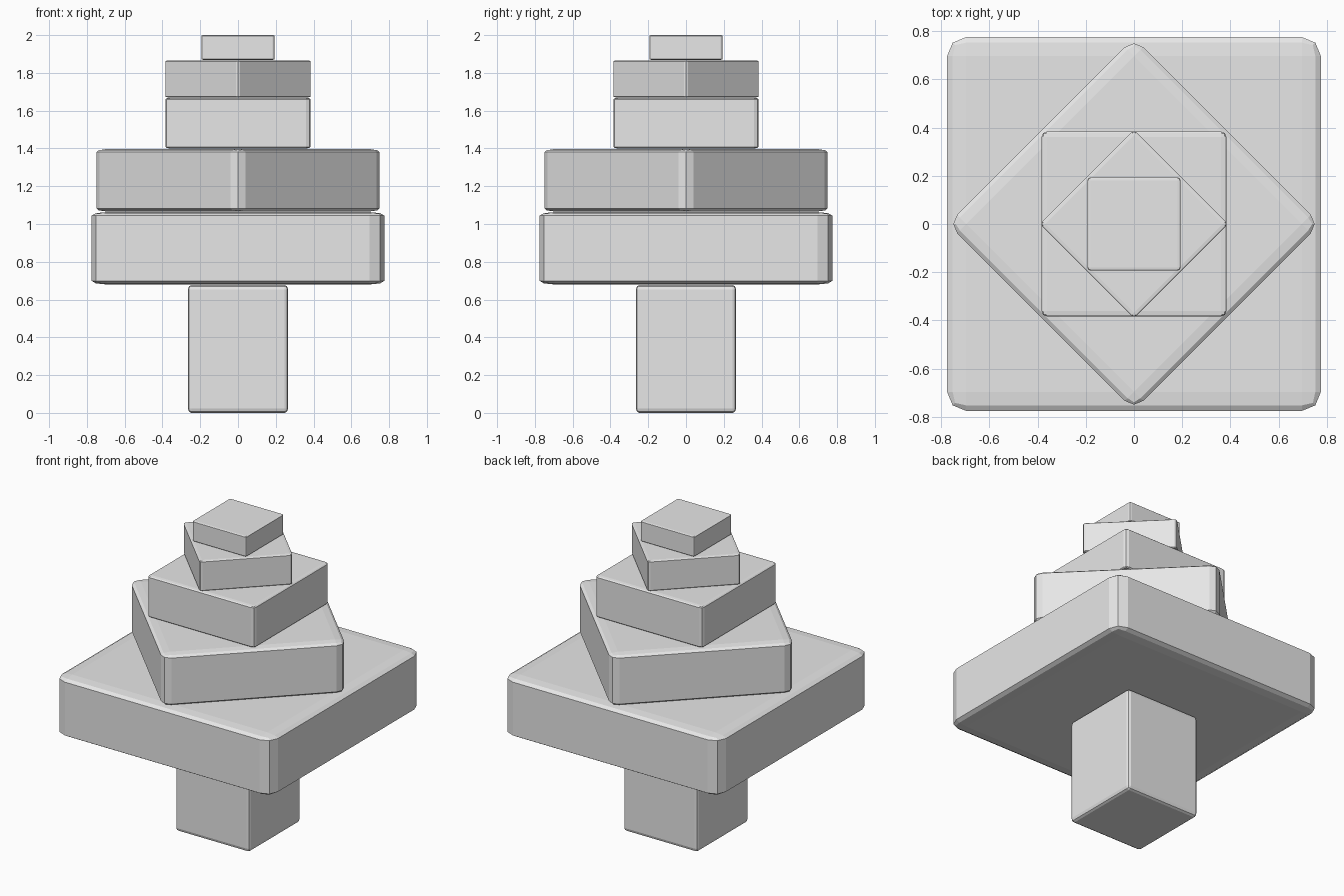
import bpy, bmesh, math
from mathutils import Matrix

if "Cube" in bpy.data.objects:
    bpy.data.objects.remove(bpy.data.objects["Cube"])

grey = bpy.data.materials.new("light_grey")
grey.diffuse_color = (0.8, 0.8, 0.8, 1)
grey.use_nodes = True
grey.node_tree.nodes["Principled BSDF"].inputs["Base Color"].default_value = grey.diffuse_color


def block(name, half, z0, z1, ratio, turned=False):
    """Square block whose bevelled edges scale along with its proportions."""
    bm = bmesh.new()
    bmesh.ops.create_cube(bm, size=2)
    bmesh.ops.bevel(bm, geom=bm.edges[:], offset=ratio, offset_type='OFFSET',
                    segments=2, profile=0.5, affect='EDGES')
    bm.transform(Matrix.Diagonal((half, half, (z1 - z0) / 2, 1)))
    if turned:
        bm.transform(Matrix.Rotation(math.radians(45), 4, 'Z'))
    bm.transform(Matrix.Translation((0, 0, (z0 + z1) / 2)))
    mesh = bpy.data.meshes.new(name)
    bm.to_mesh(mesh)
    bm.free()
    mesh.materials.append(grey)
    bpy.context.collection.objects.link(bpy.data.objects.new(name, mesh))


# Trunk
block("trunk", 0.265, 0.0, 0.677, 0.07)
# Foliage tiers, every second one turned by 45 degrees
block("foliage_bottom", 0.775, 0.68, 1.063, 0.1)
block("foliage_lower", 0.546, 1.066, 1.397, 0.1, True)
block("foliage_middle", 0.384, 1.4, 1.668, 0.06)
block("foliage_upper", 0.277, 1.67, 1.866, 0.06, True)
block("foliage_top", 0.193, 1.869, 2.0, 0.06)
